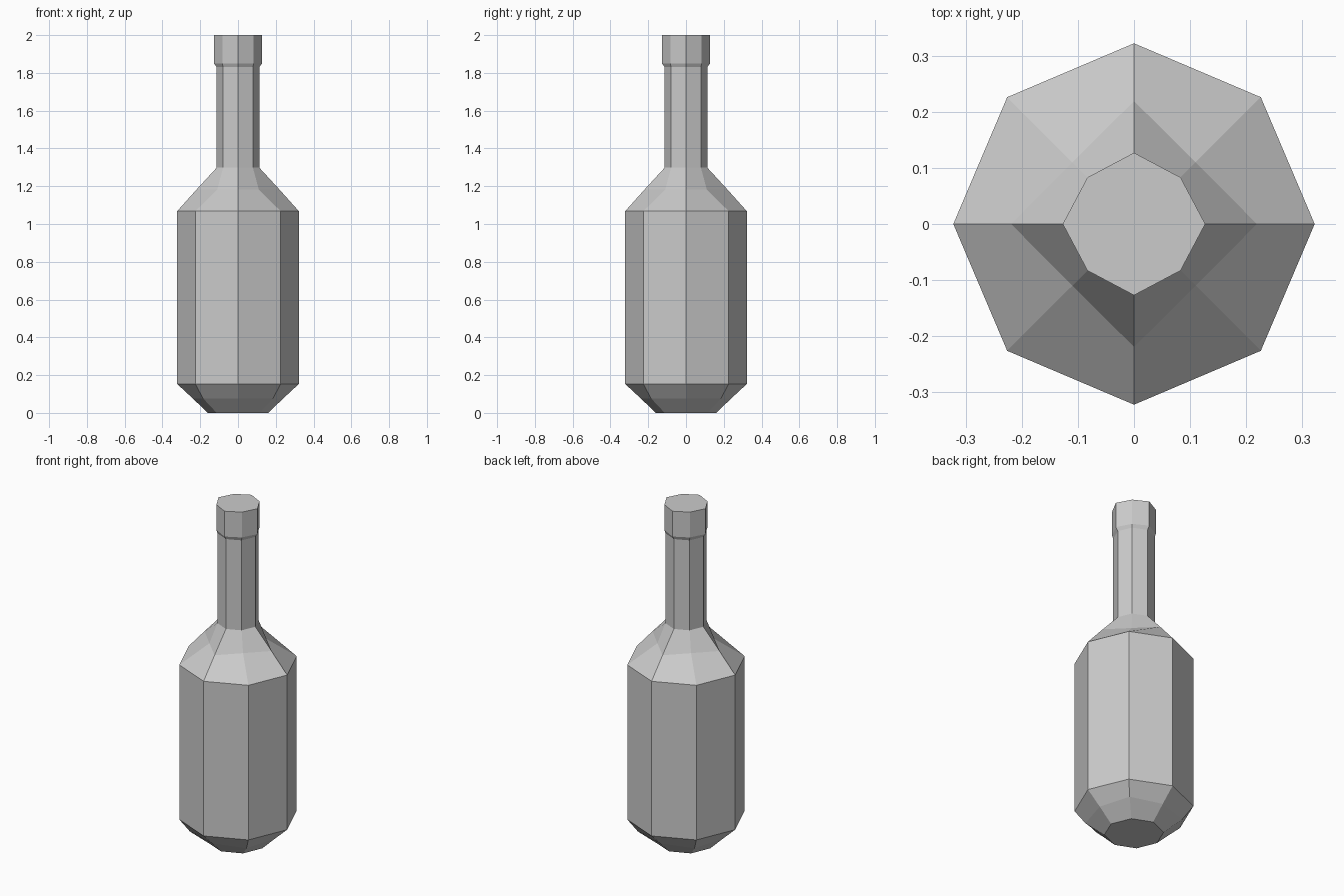
import bpy, bmesh, math

if "Cube" in bpy.data.objects:
    bpy.data.objects.remove(bpy.data.objects["Cube"])

# Profile rings: height, radius on the axes, x/y offset of the diagonal corners
RINGS = [
    (0.00, 0.160, 0.113),   # base
    (0.077, 0.240, 0.185),  # base bevel
    (0.153, 0.322, 0.226),  # body bottom
    (1.068, 0.322, 0.226),  # body top
    (1.183, 0.219, 0.110),  # pinched shoulder
    (1.298, 0.113, 0.079),  # neck bottom
    (1.83, 0.113, 0.079),   # neck top
    (1.85, 0.127, 0.083),   # collar bottom
    (2.00, 0.127, 0.083),   # collar top
]
SIDES = 8


def add_ring(bm, z, axis, diagonal):
    verts = []
    for i in range(SIDES):
        r = diagonal * math.sqrt(2) if i % 2 else axis
        a = 2 * math.pi * i / SIDES
        verts.append(bm.verts.new((r * math.cos(a), r * math.sin(a), z)))
    return verts


# Bottle: stacked octagonal rings bridged with flat faces and capped
bm = bmesh.new()
rings = [add_ring(bm, *r) for r in RINGS]
for low, high in zip(rings, rings[1:]):
    for i in range(SIDES):
        j = (i + 1) % SIDES
        bm.faces.new((low[i], low[j], high[j], high[i]))
bm.faces.new(rings[0][::-1])
bm.faces.new(rings[-1])
bmesh.ops.recalc_face_normals(bm, faces=bm.faces)

mesh = bpy.data.meshes.new("bottle")
bm.to_mesh(mesh)
bm.free()
bottle = bpy.data.objects.new("bottle", mesh)
bpy.context.collection.objects.link(bottle)
